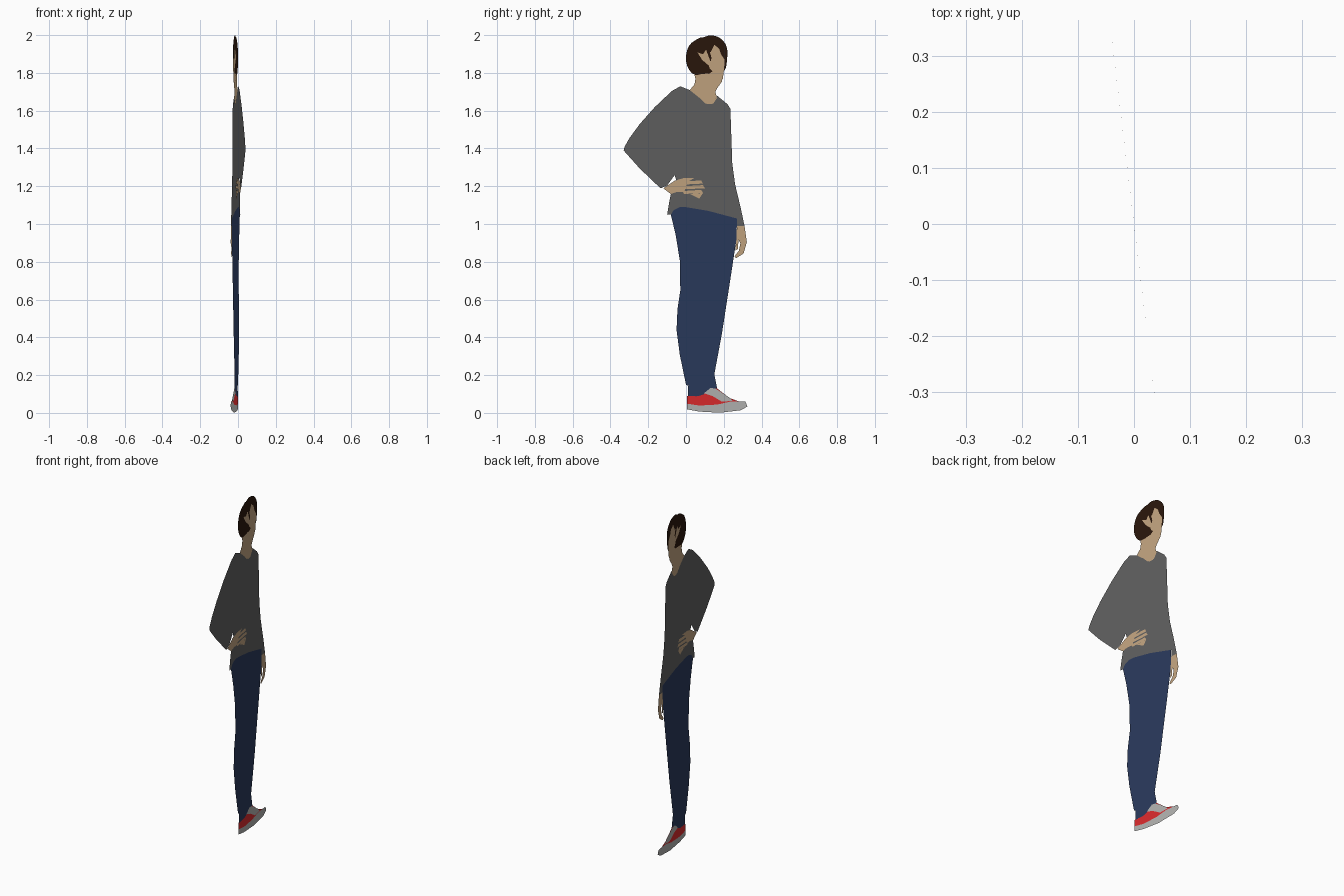
import bpy, bmesh
from mathutils import Vector

SLOPE = -0.12                       # upright sheet lies on the plane x = SLOPE * y
NORMAL = Vector((1, -SLOPE, 0)).normalized()


def material(name, r, g, b):
    m = bpy.data.materials.new(name)
    m.diffuse_color = ((r / 255) ** 2.2, (g / 255) ** 2.2, (b / 255) ** 2.2, 1)
    return m


SKIN = material("skin", 192, 162, 126)
HAIR = material("hair", 46, 29, 19)
SHIRT = material("grey_cloth", 96, 96, 96)
DENIM = material("denim", 46, 60, 92)
RED = material("red_canvas", 216, 46, 48)
SOLE = material("pale_rubber", 176, 176, 174)


def smooth(pts, steps=4):
    """Round a closed outline with Catmull-Rom interpolation."""
    out, n = [], len(pts)
    for i in range(n):
        a, b, c, d = (Vector(pts[(i + k) % n]) for k in (-1, 0, 1, 2))
        for s in range(steps):
            t = s / steps
            out.append(0.5 * (2 * b + (c - a) * t + (2 * a - 5 * b + 4 * c - d) * t * t
                              + (3 * b - a - 3 * c + d) * t ** 3))
    return out


def sheet(name, mat, outlines, layer=0):
    """Flat cut-outs from (y, z) outlines; layered details sit on both sides."""
    bm = bmesh.new()
    for pts in outlines:
        for side in ((1, -1) if layer else (1,)):
            vs = [bm.verts.new(Vector((SLOPE * p[0], p[0], p[1])) + NORMAL * side * layer * 0.0012)
                  for p in pts]
            f = bm.faces.new(vs)
            f.normal_update()
            if f.normal.dot(NORMAL) * side < 0:
                f.normal_flip()
    bmesh.ops.triangulate(bm, faces=bm.faces[:])
    me = bpy.data.meshes.new(name)
    bm.to_mesh(me)
    bm.free()
    me.materials.append(mat)
    ob = bpy.data.objects.new(name, me)
    bpy.context.collection.objects.link(ob)
    return ob


# Head: hair shape, face and loose strands
sheet("hair", HAIR, [smooth([(0, 1.89), (.02, 1.95), (.07, 1.985), (.095, 1.99), (.13, 2.0), (.18, 1.985),
                             (.215, 1.94), (.217, 1.87), (.20, 1.81), (.13, 1.80), (.05, 1.79), (.01, 1.83)])])
sheet("face", SKIN, [[(.095, 1.77), (.13, 1.81), (.12, 1.84), (.085, 1.87), (.06, 1.91), (.09, 1.90), (.11, 1.93),
                      (.13, 1.91), (.15, 1.95), (.175, 1.93), (.185, 1.90), (.205, 1.87), (.20, 1.81), (.195, 1.77),
                      (.16, 1.73)]], 1)
sheet("hair_strands", HAIR, [[(.10, 1.94), (.115, 1.95), (.135, 1.88), (.13, 1.86)],
                             [(.10, 1.81), (.12, 1.83), (.14, 1.81), (.12, 1.795)]], 2)
sheet("neck", SKIN, [[(.045, 1.79), (.13, 1.80), (.20, 1.81), (.19, 1.755), (.165, 1.72), (.155, 1.70), (.165, 1.67),
                      (.145, 1.64), (.10, 1.64), (.07, 1.67), (.02, 1.71), (.045, 1.74), (.05, 1.77)]])

# Loose top with the bent arm on one side and the hanging sleeve on the other
sheet("shirt", SHIRT, [[(-.03, 1.73), (-.075, 1.705), (-.165, 1.62), (-.245, 1.53), (-.30, 1.455), (-.325, 1.41),
                        (-.33, 1.39), (-.245, 1.295), (-.135, 1.19), (-.10, 1.205), (-.06, 1.26), (-.05, 1.23),
                        (-.07, 1.20), (-.08, 1.16), (-.09, 1.11), (-.10, 1.05), (-.08, 1.05), (-.065, 1.075),
                        (-.035, 1.09), (0, 1.09), (.12, 1.07), (.27, 1.03), (.27, .99), (.31, .99), (.29, 1.085),
                        (.26, 1.21), (.245, 1.32), (.235, 1.61), (.22, 1.635), (.165, 1.68), (.145, 1.64),
                        (.10, 1.64), (.07, 1.67), (.02, 1.71)]])
sheet("collar_skin", SKIN, [[(.10, 1.655), (.145, 1.66), (.14, 1.635), (.11, 1.635)]], 1)

# Hand on the hip: palm plus finger strips
fingers = [[(-.02, 1.225 - .025 * i), (.09 - abs(i - 1) * .01, 1.232 - .025 * i),
            (.10 - abs(i - 1) * .01, 1.215 - .025 * i), (-.01, 1.21 - .025 * i)] for i in range(3)]
sheet("hip_hand", SKIN, [[(-.12, 1.19), (-.06, 1.23), (-.01, 1.245), (.045, 1.245), (.01, 1.225), (-.01, 1.17),
                          (-.05, 1.17), (-.08, 1.16)],
                         [(.02, 1.16), (.09, 1.165), (.07, 1.135)]] + fingers, 1)

# Hanging hand with finger and thumb
sheet("hanging_hand", SKIN, [[(.27, .99), (.31, .99), (.322, .905), (.305, .845), (.265, .82), (.257, .83),
                              (.28, .86), (.288, .90), (.278, .92), (.275, .87), (.262, .86), (.265, .92)]])

# Trousers
sheet("trousers", DENIM, [[(-.08, 1.05), (-.065, 1.075), (-.035, 1.09), (0, 1.09), (.12, 1.07), (.27, 1.03),
                           (.267, .92), (.235, .71), (.19, .42), (.15, .205), (.165, .13), (.135, .13), (.095, .10),
                           (.065, .09), (.01, .085), (.012, .145), (0, .15), (-.033, .31), (-.05, .44), (-.045, .55),
                           (-.03, .65), (-.033, .81), (-.055, .945)]])

# Shoe: upper, lace panel and sole
sheet("shoe_upper", RED, [[(.005, .09), (.065, .09), (.095, .10), (.135, .13), (.165, .13), (.23, .08), (.285, .06),
                           (.23, .06), (.165, .045), (.07, .04), (.005, .05)]])
sheet("shoe_laces", SOLE, [[(.095, .105), (.13, .133), (.155, .13), (.145, .095), (.20, .06), (.245, .065),
                            (.215, .085), (.16, .10), (.19, .065), (.15, .085)][:3] + [(.225, .085), (.245, .065),
                            (.19, .06), (.14, .09)]], 1)
sheet("shoe_sole", SOLE, [[(.005, .05), (.07, .04), (.165, .045), (.23, .06), (.285, .06), (.315, .06), (.325, .035),
                           (.29, .015), (.18, .002), (.07, .008), (.005, .02)]])

# Rest the sheet on the ground
bpy.context.view_layer.update()
for ob in bpy.context.scene.objects:
    ob.location.z -= 0.001
